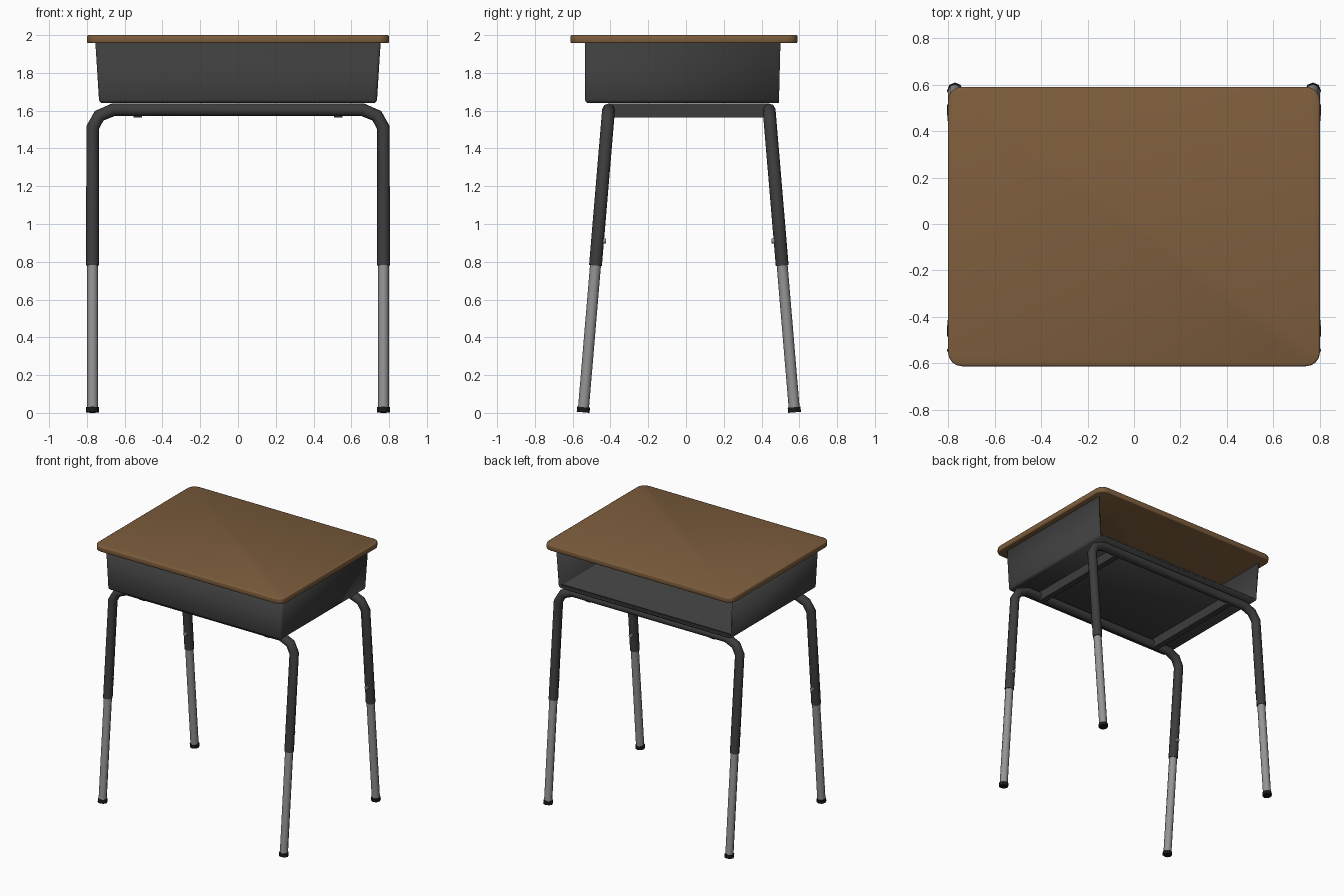
import bpy, bmesh, math
from mathutils import Vector

if "Cube" in bpy.data.objects:
    bpy.data.objects.remove(bpy.data.objects["Cube"])


def material(name, rgb):
    m = bpy.data.materials.new(name)
    m.diffuse_color = (*rgb, 1)
    m.use_nodes = True
    m.node_tree.nodes["Principled BSDF"].inputs["Base Color"].default_value = m.diffuse_color
    return m


BROWN = material("brown laminate", (0.205, 0.110, 0.046))
DARK = material("charcoal metal", (0.047, 0.047, 0.047))
GREY = material("grey metal", (0.30, 0.30, 0.30))
BLACK = material("black rubber", (0.010, 0.010, 0.010))


def finish(ob, mat, angle=50):
    ob.data.materials.clear()
    ob.data.materials.append(mat)
    bpy.ops.object.select_all(action='DESELECT')
    ob.select_set(True)
    bpy.context.view_layer.objects.active = ob
    bpy.ops.object.shade_smooth_by_angle(angle=math.radians(angle))
    return ob


def from_bmesh(name, bm, mat, angle=50):
    me = bpy.data.meshes.new(name)
    bm.to_mesh(me)
    bm.free()
    ob = bpy.data.objects.new(name, me)
    bpy.context.collection.objects.link(ob)
    return finish(ob, mat, angle)


def tube(name, points, radius, mat):
    """Eight-sided capped tube along a path."""
    cu = bpy.data.curves.new(name, 'CURVE')
    cu.dimensions = '3D'
    cu.bevel_depth = radius
    cu.bevel_resolution = 2
    cu.use_fill_caps = True
    sp = cu.splines.new('POLY')
    sp.points.add(len(points) - 1)
    for p, co in zip(sp.points, points):
        p.co = (*co, 1)
    ob = bpy.data.objects.new(name, cu)
    bpy.context.collection.objects.link(ob)
    bpy.ops.object.select_all(action='DESELECT')
    ob.select_set(True)
    bpy.context.view_layer.objects.active = ob
    bpy.ops.object.convert(target='MESH')
    return finish(bpy.context.view_layer.objects.active, mat)


def block(name, lo, hi, mat, corner=0, edge=0):
    """Box with optional rounded upright corners and softened rims."""
    lo, hi = Vector(lo), Vector(hi)
    bm = bmesh.new()
    bmesh.ops.create_cube(bm, size=1)
    for v in bm.verts:
        v.co = Vector([(lo[i] + hi[i]) / 2 + v.co[i] * (hi[i] - lo[i]) for i in range(3)])
    if corner:
        up = [e for e in bm.edges if abs(e.verts[0].co.z - e.verts[1].co.z) > 1e-4]
        bmesh.ops.bevel(bm, geom=up, offset=corner, segments=4, profile=0.5, affect='EDGES')
    if edge:
        rim = [e for e in bm.edges if abs(e.verts[0].co.z - e.verts[1].co.z) < 1e-4]
        bmesh.ops.bevel(bm, geom=rim, offset=edge, segments=2, profile=0.5, affect='EDGES')
    return from_bmesh(name, bm, mat)


# Table top
block("table_top", (-0.80, -0.612, 1.957), (0.80, 0.59, 2.0), BROWN, corner=0.06, edge=0.008)

# Book box: sheet metal tray, open at the back and under the top
bm = bmesh.new()
top, low = 1.958, 1.64
v = [bm.verts.new(c) for c in (
    (-0.755, -0.535, top), (0.755, -0.535, top), (0.755, 0.50, top), (-0.755, 0.50, top),
    (-0.735, -0.535, low), (0.735, -0.535, low), (0.735, 0.492, low), (-0.735, 0.492, low))]
for f in ((0, 4, 5, 1), (1, 5, 6, 2), (0, 3, 7, 4), (4, 7, 6, 5)):
    bm.faces.new([v[i] for i in f])
folds = [e for e in bm.edges if len(e.link_faces) == 2]
bmesh.ops.bevel(bm, geom=folds, offset=0.018, segments=3, profile=0.5, affect='EDGES')
box = from_bmesh("book_box", bm, DARK)
sheet = box.modifiers.new("sheet", 'SOLIDIFY')
sheet.thickness = 0.012
sheet.offset = -1

# Low lip along the open edge of the box floor
block("floor_lip", (-0.715, 0.478, low + 0.005), (0.715, 0.490, low + 0.025), DARK)

# Cross bars under the box
for x in (-0.53, 0.53):
    block("cross_bar", (x - 0.022, -0.41, 1.565), (x + 0.022, 0.44, 1.638), DARK)

# Bent tube frames with telescoping legs
RAIL_Z, SPLAY = 1.605, 0.084
BEND = [(0.77, 0.78), (0.77, 1.51), (0.735, 1.573), (0.66, RAIL_Z)]
for side, rail_y, s in (("front", -0.41, -1), ("back", 0.44, 1)):
    def at(x, z):
        return Vector((x, rail_y + s * SPLAY * (RAIL_Z - z), z))

    path = [at(-x, z) for x, z in BEND] + [at(x, z) for x, z in reversed(BEND)]
    tube(side + "_frame", path, 0.034, DARK)
    for x in (-0.77, 0.77):
        tube(side + "_lower_leg", [at(x, 0.02), at(x, 0.82)], 0.029, GREY)
        tube(side + "_foot", [at(x, 0.003), at(x, 0.03)], 0.034, BLACK)
        # Height adjusting screw on the inner face of the leg
        c = at(x, 0.91)
        tube(side + "_screw", [c - Vector((0, s * 0.025, 0)), c - Vector((0, s * 0.045, 0))],
             0.014, GREY)
